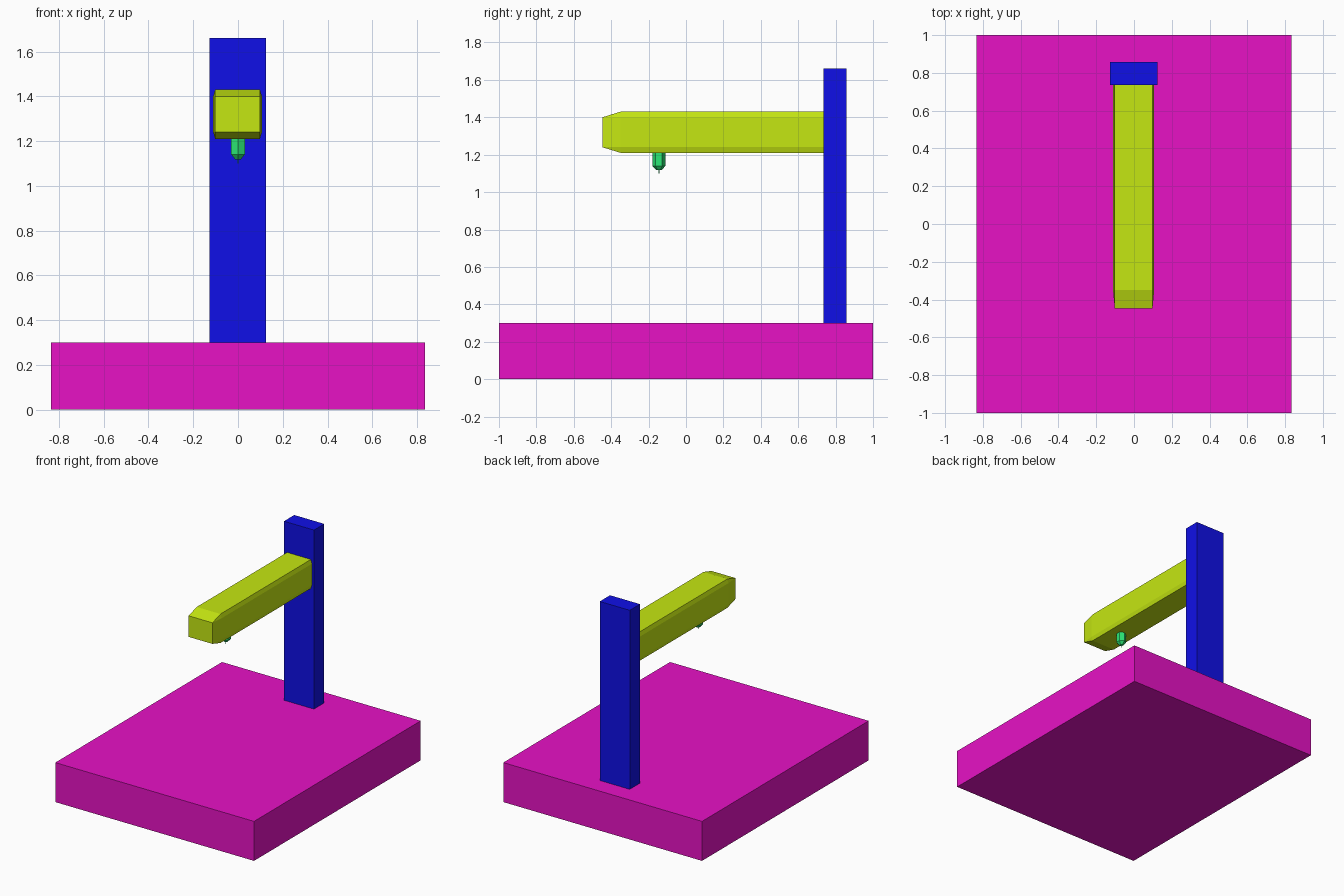
import bpy, bmesh

if "Cube" in bpy.data.objects:
    bpy.data.objects.remove(bpy.data.objects["Cube"])


def make_object(name, bm, color):
    bmesh.ops.recalc_face_normals(bm, faces=bm.faces[:])
    me = bpy.data.meshes.new(name)
    bm.to_mesh(me)
    bm.free()
    ob = bpy.data.objects.new(name, me)
    bpy.context.collection.objects.link(ob)
    mat = bpy.data.materials.new(name + "_color")
    mat.diffuse_color = (*color, 1)
    mat.use_nodes = True
    mat.node_tree.nodes["Principled BSDF"].inputs["Base Color"].default_value = mat.diffuse_color
    me.materials.append(mat)
    return ob


def box(name, lo, hi, color):
    bm = bmesh.new()
    bmesh.ops.create_cube(bm, size=1)
    for v in bm.verts:
        v.co = [(a + b) / 2 + c * (b - a) for a, b, c in zip(lo, hi, v.co)]
    return make_object(name, bm, color)


# Base plate and upright column
box("base", (-0.835, -1, 0), (0.835, 1, 0.3), (0.8, 0.006, 0.56))
box("column", (-0.128, 0.735, 0.3), (0.124, 0.858, 1.66), (0.005, 0.005, 0.8))

# Arm: chamfered section running into the column, tapered nose
cx, cz = -0.002, 1.32
section = [(-0.1, 0.11), (0.1, 0.11), (0.109, 0.08), (0.109, -0.08),
           (0.1, -0.11), (-0.1, -0.11), (-0.109, -0.08), (-0.109, 0.08)]
nose = [(-0.1, 0.08), (0.1, 0.08), (0.1, -0.08), (-0.1, -0.08)]
bm = bmesh.new()
back = [bm.verts.new((cx + x, 0.80, cz + z)) for x, z in section]
front = [bm.verts.new((cx + x, -0.35, cz + z)) for x, z in section]
tip = [bm.verts.new((cx + x, -0.447, cz + z)) for x, z in nose]
bm.faces.new(back)
bm.faces.new(tip)
for i in range(8):
    j = (i + 1) % 8
    bm.faces.new((back[i], back[j], front[j], front[i]))
for i in range(4):
    # flat sides of the nose, then the corner triangles
    a, b = front[2 * i], front[2 * i + 1]
    bm.faces.new((a, b, tip[(i + 1) % 4], tip[i]))
    bm.faces.new((b, front[(2 * i + 2) % 8], tip[(i + 1) % 4]))
make_object("arm", bm, (0.56, 0.8, 0.006))

# Nozzle: six-sided body, conical end and a fine needle
bm = bmesh.new()
for z0, z1, r0, r1 in ((1.14, 1.23, 0.035, 0.035),
                       (1.117, 1.14, 0.014, 0.035),
                       (1.10, 1.117, 0.002, 0.002)):
    verts = bmesh.ops.create_cone(bm, cap_ends=True, segments=6, radius1=r0,
                                  radius2=r1, depth=z1 - z0)["verts"]
    bmesh.ops.translate(bm, verts=verts, vec=(0, -0.145, (z0 + z1) / 2))
make_object("nozzle", bm, (0.025, 0.8, 0.18))
